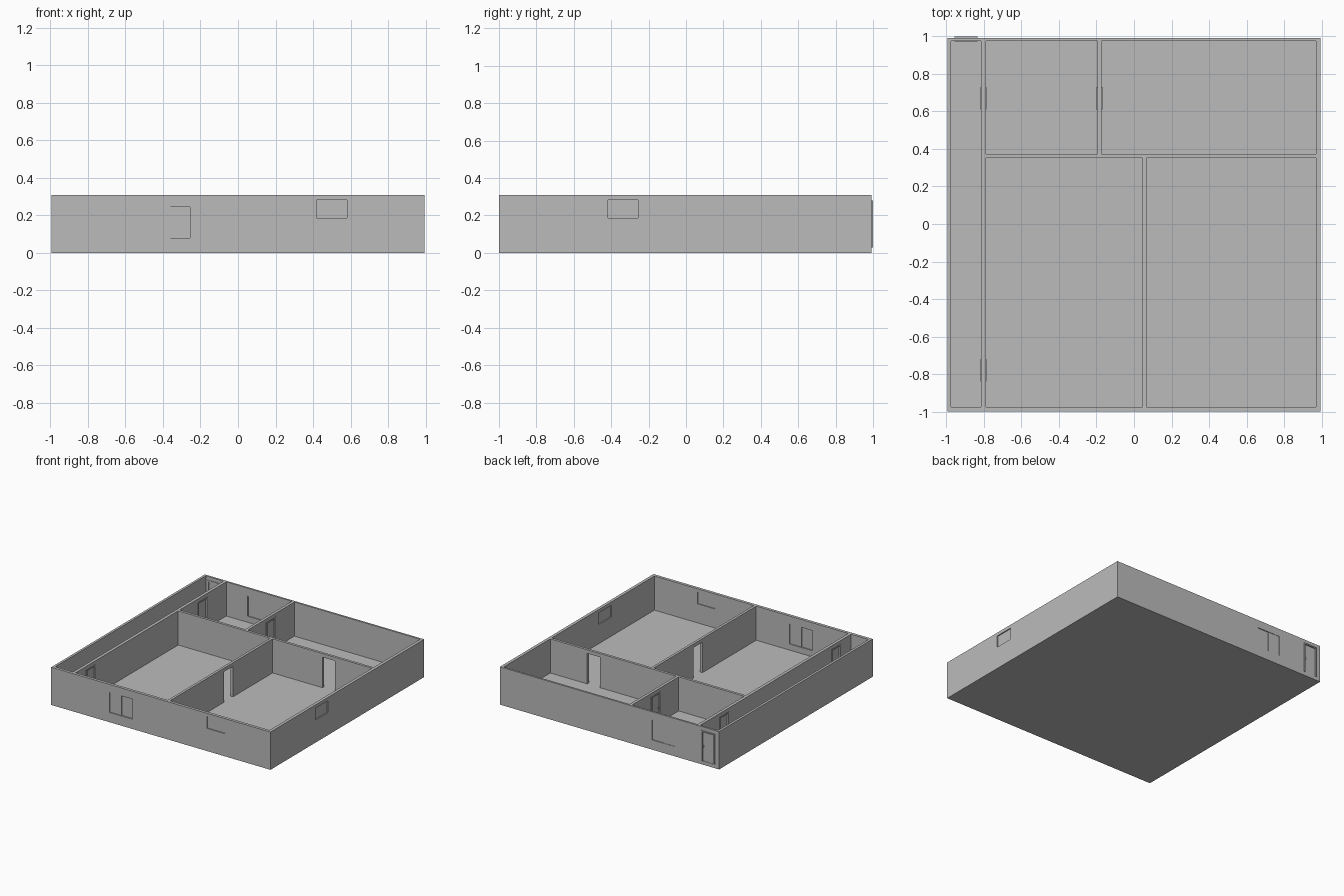
import bpy, bmesh
from mathutils import Vector

if "Cube" in bpy.data.objects:
    bpy.data.objects.remove(bpy.data.objects["Cube"])

grey = bpy.data.materials.new("plain grey")
grey.use_nodes = True
colour = (0.5, 0.5, 0.5, 1)
grey.diffuse_color = colour
grey.node_tree.nodes["Principled BSDF"].inputs["Base Color"].default_value = colour

HEIGHT, FLOOR, HEAD = 0.31, 0.03, 0.28


def boxes(name, spans):
    """One mesh object from boxes given as (x0, x1, y0, y1, z0, z1)."""
    bm = bmesh.new()
    for x0, x1, y0, y1, z0, z1 in spans:
        verts = bmesh.ops.create_cube(bm, size=1)["verts"]
        size = Vector((x1 - x0, y1 - y0, z1 - z0))
        bmesh.ops.scale(bm, vec=size, verts=verts)
        bmesh.ops.translate(bm, vec=(x0 + size.x / 2, y0 + size.y / 2, z0 + size.z / 2), verts=verts)
    mesh = bpy.data.meshes.new(name)
    bm.to_mesh(mesh)
    bm.free()
    mesh.materials.append(grey)
    obj = bpy.data.objects.new(name, mesh)
    bpy.context.collection.objects.link(obj)
    return obj


def cut(target, spans):
    """Subtract boxes from the target and discard the cutter."""
    cutter = boxes("cutter", spans)
    cutter.hide_render = True
    mod = target.modifiers.new("cut", "BOOLEAN")
    mod.operation, mod.solver, mod.object = "DIFFERENCE", "EXACT", cutter
    bpy.context.view_layer.objects.active = target
    bpy.ops.object.modifier_apply(modifier=mod.name)
    bpy.data.objects.remove(cutter)


def span(axis, a0, a1, d0, d1, z0, z1):
    """Box running a0..a1 along a wall on the given axis, d0..d1 through it."""
    return (a0, a1, d0, d1, z0, z1) if axis == "x" else (d0, d1, a0, a1, z0, z1)


# Wall lines: axis along the wall, then the two wall faces
FRONT = ("x", -1, -0.976)
BACK = ("x", 0.976, 0.992)
LEFT = ("y", 0.97, 0.995)
HALL = ("y", -0.815, -0.79)
CROSS = ("x", 0.353, 0.374)
REAR_SPLIT = ("y", -0.195, -0.172)
FRONT_SPLIT = ("y", 0.046, 0.067)

rooms = [
    (-0.975, HALL[1], FRONT[2], BACK[1]),
    (HALL[2], REAR_SPLIT[1], CROSS[2], BACK[1]),
    (REAR_SPLIT[2], LEFT[1], CROSS[2], BACK[1]),
    (HALL[2], FRONT_SPLIT[1], FRONT[2], CROSS[1]),
    (FRONT_SPLIT[2], LEFT[1], FRONT[2], CROSS[1]),
]
# name, wall, start, end, and for doors which end carries the handle
doors = [
    ("back_door", BACK, -0.957, -0.835, 1),
    ("hall_rear_door", HALL, 0.61, 0.73, 0),
    ("hall_front_door", HALL, -0.84, -0.72, 0),
    ("rear_room_door", REAR_SPLIT, 0.61, 0.73, 0),
]
doorways = [(CROSS, 0.52, 0.635), (FRONT_SPLIT, -0.28, -0.16)]
windows = [
    ("front_large_window", FRONT, -0.465, -0.257, 0.08, 0.245),
    ("back_large_window", BACK, -0.595, -0.387, 0.08, 0.245),
    ("front_small_window", FRONT, 0.419, 0.581, 0.186, 0.282),
    ("left_small_window", LEFT, -0.418, -0.257, 0.186, 0.282),
]


def opening(wall, a0, a1, z0, z1):
    axis, d0, d1 = wall
    return span(axis, a0, a1, d0 - 0.01, d1 + 0.01, z0, z1)


# Shell: solid block, rooms hollowed out, then openings pierced
shell = boxes("walls_and_floor", [(-0.995, 0.995, FRONT[1], BACK[2], 0, HEIGHT)])
cut(shell, [room + (FLOOR, HEIGHT + 0.1) for room in rooms])
cut(shell, [opening(w, a, b, FLOOR, HEAD) for _, w, a, b, _ in doors]
    + [opening(w, a, b, FLOOR, HEAD) for w, a, b in doorways]
    + [opening(w, a, b, z0, z1) for _, w, a, b, z0, z1 in windows])

# Doors: thin leaf, projecting frame, handle on both sides
for name, (axis, d0, d1), a, b, end in doors:
    mid, rim, out = (d0 + d1) / 2, 0.01, 0.004
    lo, hi = d0 - out, d1 + out
    boxes(name + "_frame", [
        span(axis, a, a + rim, lo, hi, FLOOR, HEAD),
        span(axis, b - rim, b, lo, hi, FLOOR, HEAD),
        span(axis, a + rim, b - rim, lo, hi, HEAD - rim, HEAD)])
    boxes(name + "_leaf", [span(axis, a + rim, b - rim, mid - 0.005, mid + 0.005, FLOOR, HEAD - rim)])
    grip = b - 0.02 if end else a + 0.02
    boxes(name + "_handle", [span(axis, grip - 0.003, grip + 0.003, lo, hi, 0.145, 0.16)])

# Windows: recessed panes, large ones as two sliding halves
for name, (axis, d0, d1), a, b, z0, z1 in windows:
    mid, half = (d0 + d1) / 2, (a + b) / 2
    if "large" in name:
        step = 0.002 if d0 > 0 else -0.002
        panes = [span(axis, a, half, mid + step - 0.003, mid + step + 0.003, z0, z1),
                 span(axis, half, b, mid - step - 0.003, mid - step + 0.003, z0, z1)]
    else:
        panes = [span(axis, a, b, mid - 0.004, mid + 0.004, z0, z1)]
    boxes(name, panes)

# Front-to-back extent is completed by the back door frame
frame = bpy.data.objects["back_door_frame"]
for v in frame.data.vertices:
    if v.co.y > BACK[2]:
        v.co.y = 1
